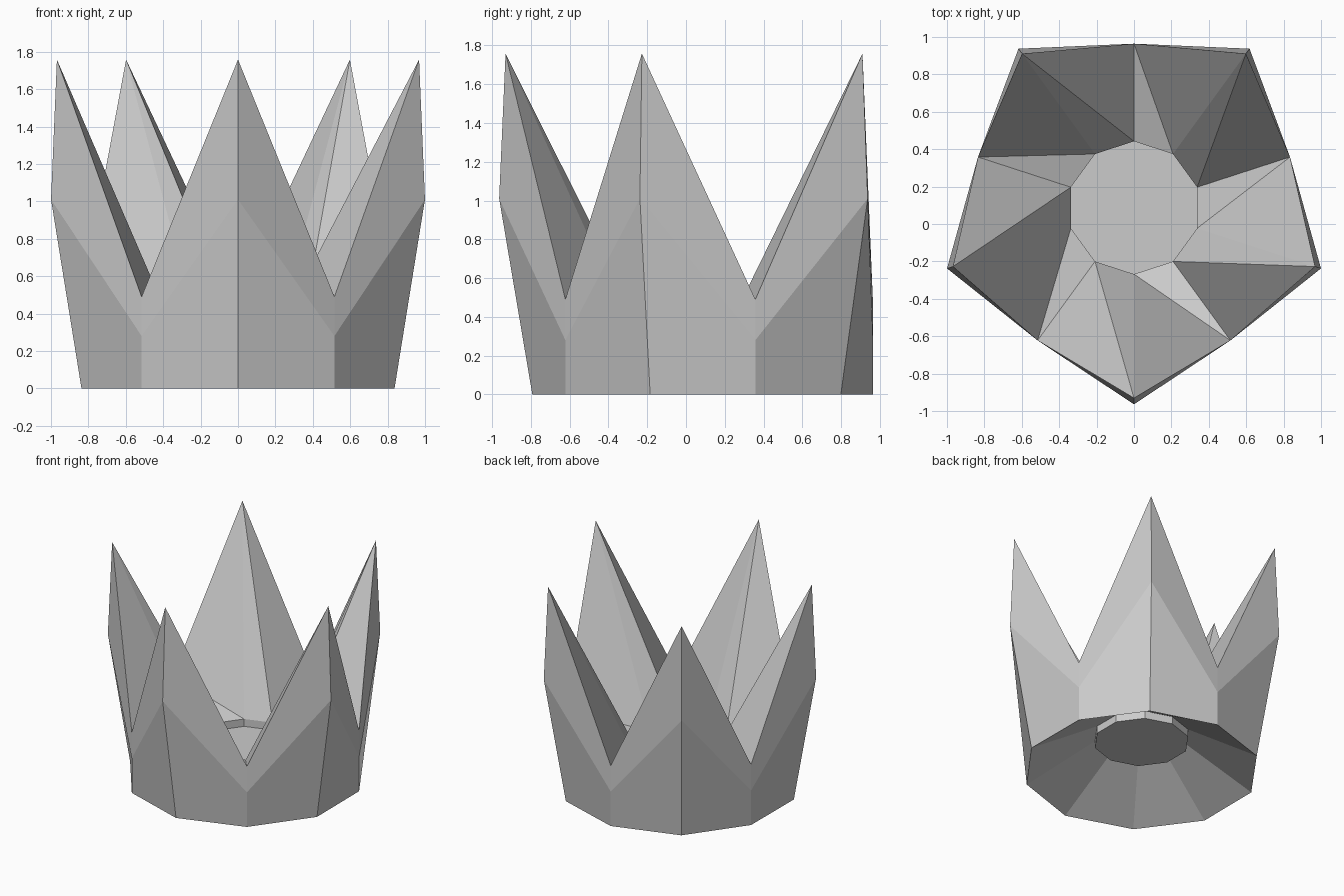
import bpy, bmesh
from math import cos, sin, radians

if "Cube" in bpy.data.objects:
    bpy.data.objects.remove(bpy.data.objects["Cube"])

CY = 0.09          # ring centre, so that the five-pointed outline is centred on y
N = 10             # columns: even = peak, odd = valley


def ring(bm, peak, valley):
    """Ten vertices alternating between (radius, z) of peak and valley."""
    verts = []
    for i in range(N):
        r, z = valley if i % 2 else peak
        a = radians(-90 + 36 * i)
        verts.append(bm.verts.new((r * cos(a), CY + r * sin(a), z)))
    return verts


def bridge(bm, lower, upper, creased=False):
    """Join two rings with quads, or with triangles where the fold matters."""
    for i in range(N):
        j = (i + 1) % N
        if creased:
            bm.faces.new((lower[i], lower[j], upper[i]))
            bm.faces.new((lower[j], upper[j], upper[i]))
        else:
            bm.faces.new((lower[i], lower[j], upper[j], upper[i]))


def finish(bm, name):
    mesh = bpy.data.meshes.new(name)
    bm.to_mesh(mesh)
    bm.free()
    obj = bpy.data.objects.new(name, mesh)
    bpy.context.collection.objects.link(obj)
    return obj


# crown wall: base, shoulder, spike tips, then inside edge and back under to the base
bm = bmesh.new()
profile = [((0.88, 0), (0.877, 0)),
           ((1.051, 1.01), (0.877, 0.28)),
           ((1.018, 1.758), (0.877, 0.49)),
           ((0.355, 0.30), (0.355, 0.30))]
CY = 0.087
rings = [ring(bm, p, v) for p, v in profile]
for k in range(4):
    bridge(bm, rings[k], rings[(k + 1) % 4], creased=(k == 2))
finish(bm, "crown_wall")

# shallow dish closing the hole in the middle
bm = bmesh.new()
rim = ring(bm, (0.355, 0.30), (0.355, 0.30))
floor = ring(bm, (0.355, 0.24), (0.355, 0.24))
bridge(bm, rim, floor)
bm.faces.new(floor)
finish(bm, "floor_dish")
